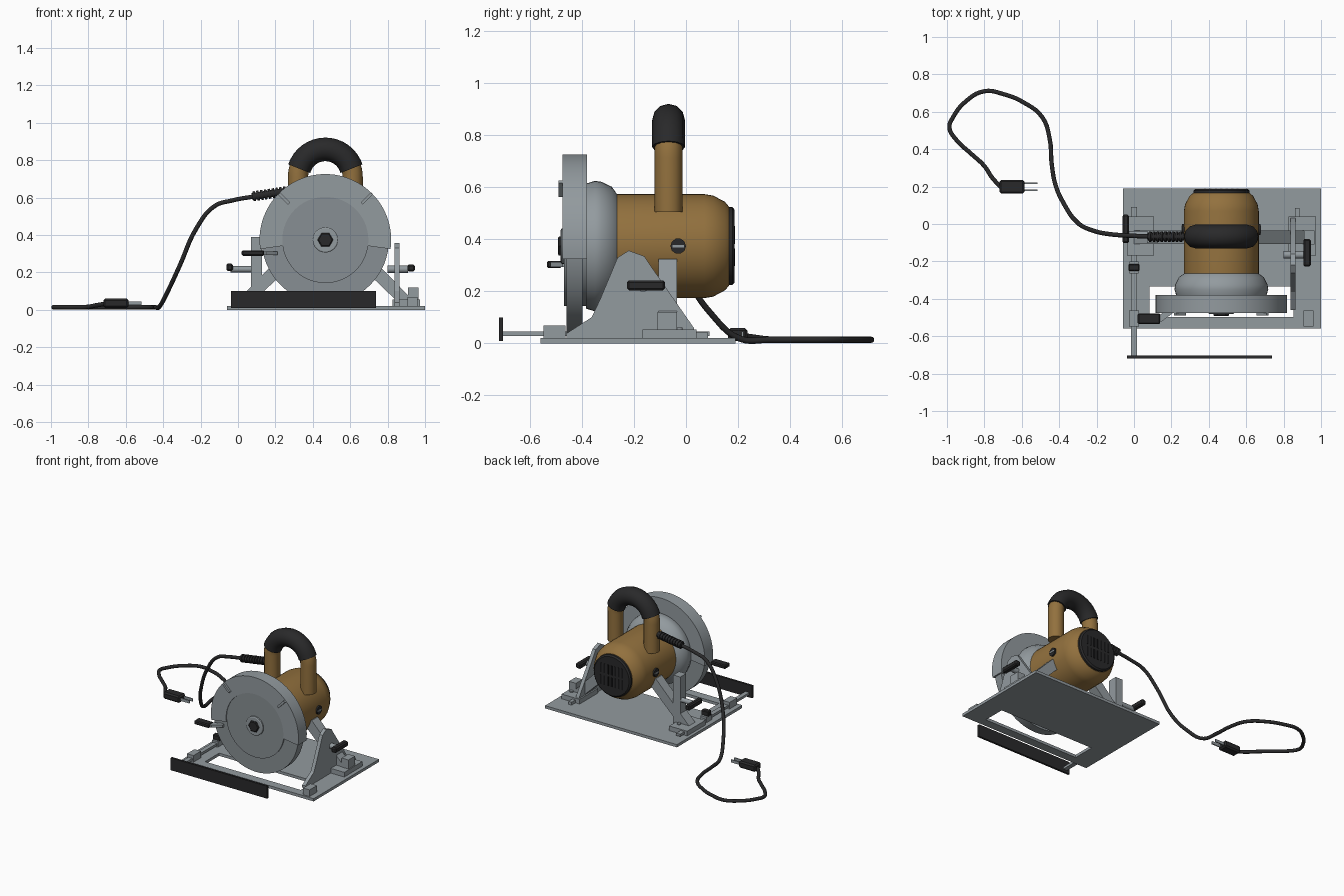
import bpy, bmesh, math
from mathutils import Vector

if "Cube" in bpy.data.objects:
    bpy.data.objects.remove(bpy.data.objects["Cube"])


def material(name, rgb):
    m = bpy.data.materials.new(name)
    m.diffuse_color = (*rgb, 1)
    m.use_nodes = True
    m.node_tree.nodes["Principled BSDF"].inputs["Base Color"].default_value = m.diffuse_color
    return m


STEEL = material("steel grey", (0.29, 0.325, 0.345))
DARK_STEEL = material("shaded steel", (0.245, 0.275, 0.292))
BROWN = material("ochre housing", (0.29, 0.165, 0.048))
BLACK = material("black rubber", (0.022, 0.022, 0.023))
SLOT = material("vent black", (0.008, 0.008, 0.009))
CX, CZ = 0.467, 0.374          # blade and motor axis


def finish(name, bm, mat, angle=30):
    bmesh.ops.recalc_face_normals(bm, faces=bm.faces)
    me = bpy.data.meshes.new(name)
    bm.to_mesh(me)
    bm.free()
    me.materials.append(mat)
    me.shade_smooth()
    me.set_sharp_from_angle(angle=math.radians(angle))
    ob = bpy.data.objects.new(name, me)
    bpy.context.collection.objects.link(ob)
    return ob


def box(name, lo, hi, mat, bevel=0):
    bm = bmesh.new()
    bmesh.ops.create_cube(bm, size=1)
    for v in bm.verts:
        v.co = Vector([l + (h - l) * (c + 0.5) for l, h, c in zip(lo, hi, v.co)])
    if bevel:
        bmesh.ops.bevel(bm, geom=bm.edges[:], offset=bevel, segments=1, affect='EDGES')
    return finish(name, bm, mat)


def prism(name, pts, axis, a, b, mat):
    """Extrude a 2D outline along x (pts are y,z), y (x,z) or z (x,y)."""
    place = {'x': lambda p, t: (t, *p), 'y': lambda p, t: (p[0], t, p[1]),
             'z': lambda p, t: (*p, t)}[axis]
    bm = bmesh.new()
    lo = [bm.verts.new(place(p, a)) for p in pts]
    hi = [bm.verts.new(place(p, b)) for p in pts]
    bm.faces.new(lo)
    bm.faces.new(hi)
    for i in range(len(pts)):
        j = (i + 1) % len(pts)
        bm.faces.new((lo[i], lo[j], hi[j], hi[i]))
    return finish(name, bm, mat)


def revolve(name, profile, mat, n=48, cx=CX, cz=CZ):
    """Spin (y, radius) pairs about the y axis, closing both ends."""
    bm = bmesh.new()
    rings = [[bm.verts.new((cx + r * math.cos(2 * math.pi * i / n), y,
                            cz + r * math.sin(2 * math.pi * i / n))) for i in range(n)]
             for y, r in profile]
    for p, q in zip(rings, rings[1:]):
        for i in range(n):
            j = (i + 1) % n
            bm.faces.new((p[i], p[j], q[j], q[i]))
    bm.faces.new(rings[0])
    bm.faces.new(rings[-1])
    return finish(name, bm, mat)


def tube(name, pts, r, mat, smooth=False, res=3):
    """Round tube along a path."""
    cu = bpy.data.curves.new(name, 'CURVE')
    cu.dimensions = '3D'
    cu.bevel_depth, cu.bevel_resolution, cu.use_fill_caps = r, res, True
    if smooth:
        sp = cu.splines.new('BEZIER')
        sp.bezier_points.add(len(pts) - 1)
        for bp, p in zip(sp.bezier_points, pts):
            bp.co = p
            bp.handle_left_type = bp.handle_right_type = 'AUTO'
        sp.resolution_u = 5
    else:
        sp = cu.splines.new('POLY')
        sp.points.add(len(pts) - 1)
        for q, p in zip(sp.points, pts):
            q.co = (*p, 1)
    tmp = bpy.data.objects.new("path", cu)
    bpy.context.collection.objects.link(tmp)
    dg = bpy.context.evaluated_depsgraph_get()
    me = bpy.data.meshes.new_from_object(tmp.evaluated_get(dg))
    bm = bmesh.new()
    bm.from_mesh(me)
    bmesh.ops.remove_doubles(bm, verts=bm.verts, dist=1e-5)
    for f in bm.faces:
        f.material_index = 0
    bpy.data.objects.remove(tmp)
    bpy.data.meshes.remove(me)
    return finish(name, bm, mat, 50)


def arc(r, a0, a1, n, cx=CX, cz=CZ):
    return [(cx + r * math.cos(math.radians(a0 + (a1 - a0) * i / n)),
             cz + r * math.sin(math.radians(a0 + (a1 - a0) * i / n))) for i in range(n + 1)]


# Base plate, a frame of four strips around the blade slot
bm = bmesh.new()
xs, ys = (-0.06, 0.083, 0.853, 1.0), (-0.56, -0.497, -0.335, 0.19)
grid = [[bm.verts.new((x, y, 0)) for y in ys] for x in xs]
cells = [bm.faces.new((grid[i][j], grid[i + 1][j], grid[i + 1][j + 1], grid[i][j + 1]))
         for i in range(3) for j in range(3) if (i, j) != (1, 1)]
ext = bmesh.ops.extrude_face_region(bm, geom=cells, use_keep_orig=True)
for v in ext['geom']:
    if isinstance(v, bmesh.types.BMVert):
        v.co.z = 0.02
finish("base_plate", bm, STEEL)

# Blade guards
prism("upper_guard", arc(0.352, -8, 188, 48) + arc(0.23, 188, -8, 40), 'y', -0.475, -0.38, STEEL)
revolve("lower_guard", [(-0.46, 0.34), (-0.398, 0.34)], DARK_STEEL, 64)
revolve("guard_inner_disc", [(-0.469, 0.231), (-0.38, 0.231)], DARK_STEEL)
for s in (-1, 1):
    dx, dz = s * math.sqrt(0.5), math.sqrt(0.5)
    corners = [(CX + dx * r - dz * w * s, CZ + dz * r + dx * w * s)
               for r, w in ((0.275, -0.008), (0.35, -0.008), (0.35, 0.008), (0.275, 0.008))]
    prism("guard_rib", corners, 'y', -0.49, -0.47, STEEL)
revolve("blade_washer", [(-0.46, 0.068), (-0.478, 0.068), (-0.482, 0.062)], STEEL, 32)
revolve("blade_bolt", [(-0.47, 0.042), (-0.488, 0.042), (-0.493, 0.036)], BLACK, 6)

# Guard retracting lever
box("lever_grip", (0.02, -0.535, 0.289), (0.14, -0.478, 0.317), BLACK, 0.006)
prism("lever_arm", [(0.13, -0.52), (0.15, -0.52), (0.21, -0.475), (0.21, -0.44), (0.13, -0.49)],
      'z', 0.293, 0.313, STEEL)

# Gear case, motor housing and vented end cap
revolve("gear_case", [(-0.385, 0.24), (-0.35, 0.251), (-0.325, 0.247), (-0.285, 0.228),
                      (-0.262, 0.195)], STEEL)
revolve("motor_housing", [(-0.28, 0.2), (0.07, 0.2), (0.105, 0.194), (0.15, 0.17),
                          (0.165, 0.152)], BROWN)
revolve("end_cap", [(0.15, 0.15), (0.178, 0.15), (0.187, 0.14)], BLACK)
for row in (-1, 1):
    for i in range(7):
        x = CX + (i - 3) * 0.029
        z = CZ + row * 0.043
        box("vent_slot", (x - 0.006, 0.183, z - 0.034), (x + 0.006, 0.189, z + 0.034), SLOT)

# Brush caps on both sides of the motor
for s in (-1, 1):
    tube("brush_cap", [(CX + s * 0.18, -0.03, CZ), (CX + s * 0.21, -0.03, CZ)], 0.03, BLACK)
    x = CX + s * 0.21
    box("brush_cap_slot", (x - 0.003, -0.052, CZ - 0.005), (x + 0.003, -0.008, CZ + 0.005), STEEL)

# Arched handle: two legs and a thicker rubber grip
HY, HZ, HR = -0.067, 0.712, 0.146
for s, name in ((1, "right"), (-1, "left")):
    path = [(CX + s * HR, HY, 0.505), (CX + s * HR, HY, HZ)]
    path += [(CX + s * (x - CX), HY, z) for x, z in arc(HR, 6, 24, 3, cz=HZ)]
    tube(name + "_handle_leg", path, 0.054, BROWN, res=4)
tube("handle_grip", [(x, HY, z) for x, z in arc(HR, 17, 163, 16, cz=HZ)], 0.063, BLACK, res=4)

# Ribbed cable sleeve
start, end = Vector((0.27, HY, 0.636)), Vector((0.075, HY, 0.606))
tube("cable_sleeve", [start, end], 0.02, BLACK)
for i in range(9):
    p = start.lerp(end, 0.1 + i * 0.105)
    d = (end - start).normalized() * 0.0065
    tube("sleeve_rib", [p - d, p + d], 0.028, BLACK)

# Power cable and plug
cable = [(0.09, HY, 0.607), (-0.03, -0.062, 0.585), (-0.125, -0.055, 0.555), (-0.22, -0.035, 0.44),
         (-0.31, 0.015, 0.24), (-0.37, 0.1, 0.11), (-0.42, 0.21, 0.017), (-0.44, 0.32, 0.014),
         (-0.45, 0.45, 0.014), (-0.49, 0.57, 0.014), (-0.59, 0.65, 0.014), (-0.70, 0.695, 0.014),
         (-0.80, 0.71, 0.014), (-0.90, 0.655, 0.014), (-0.965, 0.575, 0.014),
         (-0.987, 0.515, 0.014), (-0.95, 0.45, 0.014), (-0.87, 0.375, 0.014),
         (-0.80, 0.31, 0.016), (-0.76, 0.25, 0.024), (-0.705, 0.19, 0.033)]
tube("power_cable", cable, 0.012, BLACK, True)
box("plug_body", (-0.72, 0.162, 0.01), (-0.585, 0.236, 0.06), BLACK, 0.01)
for y in (0.181, 0.217):
    box("plug_prong", (-0.59, y - 0.004, 0.025), (-0.515, y + 0.004, 0.045), STEEL)

# Bevel bracket with its clamp lever
prism("bevel_bracket", [(-0.46, 0.02), (-0.46, 0.038), (-0.363, 0.1), (-0.33, 0.17), (-0.263, 0.33),
                        (-0.22, 0.357), (-0.16, 0.335), (-0.13, 0.29), (0.03, 0.06), (0.035, 0.02)],
      'x', 0.838, 0.864, STEEL)
tube("bevel_clamp_rod", [(0.80, -0.165, 0.217), (0.91, -0.165, 0.217)], 0.02, STEEL)
box("bevel_clamp_lever", (0.905, -0.227, 0.204), (0.945, -0.08, 0.242), BLACK, 0.008)

# Feet and diagonal struts, mirrored about the motor axis
for s, name in ((1, "right"), (-1, "left")):
    fx = sorted((CX + s * 0.36, CX + s * 0.505))
    box(name + "_foot", (fx[0], -0.168, 0.018), (fx[1], 0.04, 0.054), STEEL)
    strut = [(0.46, 0.03), (0.47, 0.05), (0.20, 0.325), (0.13, 0.325), (0.13, 0.29), (0.40, 0.03)]
    prism(name + "_strut", [(CX + s * x, z) for x, z in strut], 'y', -0.106, -0.035, STEEL)
box("right_foot_block", (0.91, -0.11, 0.05), (0.965, -0.035, 0.12), STEEL)
tube("right_foot_pin", [(0.938, -0.025, 0.05), (0.938, -0.025, 0.062)], 0.013, STEEL)
tube("left_foot_pin", [(0.07, -0.02, 0.05), (0.07, -0.02, 0.062)], 0.013, STEEL)
box("bracket_flange", (0.86, 0.03, 0.02), (0.885, 0.085, 0.042), STEEL)

# Depth post with its clamp lever
box("depth_post", (0.07, -0.102, 0.02), (0.127, -0.035, 0.39), STEEL)
tube("depth_clamp_rod", [(-0.04, -0.055, 0.217), (0.1, -0.055, 0.217)], 0.017, STEEL)
box("depth_clamp_lever", (-0.062, -0.102, 0.208), (-0.027, 0.05, 0.248), BLACK, 0.008)

# Rip fence: rod, guide blocks, thumb clamp and long plate
box("fence_rod", (-0.016, -0.705, 0.028), (0.016, 0.09, 0.045), STEEL)
box("fence_plate", (-0.038, -0.718, 0.01), (0.737, -0.703, 0.1), BLACK)
for x, name in ((0.0, "left"), (0.933, "right")):
    box(name + "_guide_block", (x - 0.026, -0.548, 0.018), (x + 0.026, -0.463, 0.068), STEEL)
box("clamp_block", (-0.024, -0.265, 0.018), (0.024, -0.2, 0.06), STEEL)
box("thumb_clamp", (-0.03, -0.252, 0.058), (0.03, -0.214, 0.095), BLACK, 0.005)
